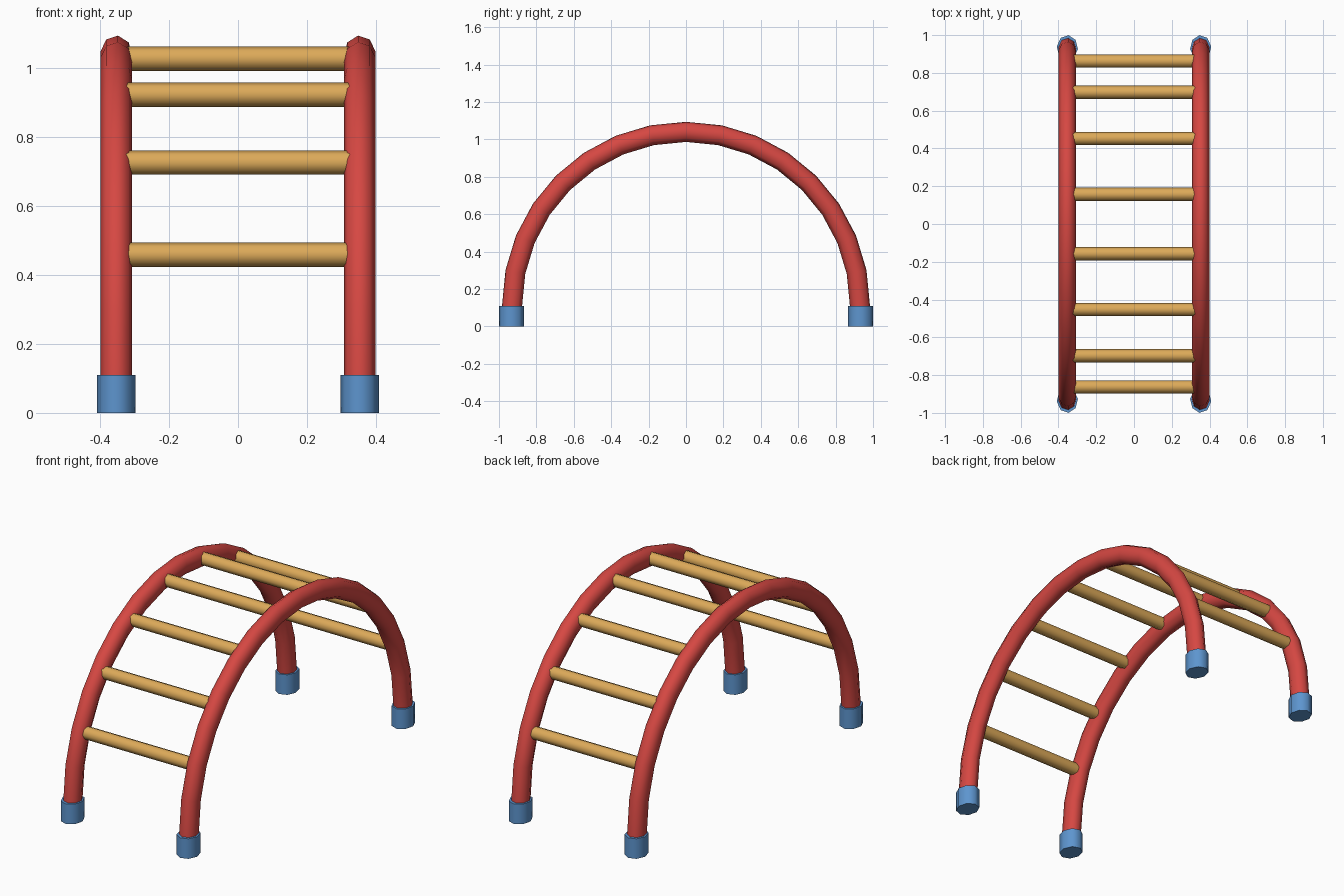
import bpy, bmesh
from math import sin, cos, pi, radians

if "Cube" in bpy.data.objects:
    bpy.data.objects.remove(bpy.data.objects["Cube"])

ARCH_R, ARCH_Z, RAIL_X = 0.93, 0.11, 0.353
SIDES = 8


def material(name, rgb):
    m = bpy.data.materials.new(name)
    m.diffuse_color = (*rgb, 1)
    m.use_nodes = True
    m.node_tree.nodes["Principled BSDF"].inputs["Base Color"].default_value = m.diffuse_color
    return m


red = material("red paint", (0.67, 0.064, 0.055))
wood = material("yellow wood", (0.72, 0.40, 0.10))
blue = material("blue rubber", (0.11, 0.30, 0.62))


def tube(name, rings, mat):
    """Skin a list of equal-sized point rings and cap both ends."""
    bm = bmesh.new()
    loops = [[bm.verts.new(p) for p in ring] for ring in rings]
    n = len(loops[0])
    for a, b in zip(loops, loops[1:]):
        for i in range(n):
            j = (i + 1) % n
            bm.faces.new((a[i], a[j], b[j], b[i]))
    bm.faces.new(loops[0])
    bm.faces.new(loops[-1])
    bmesh.ops.recalc_face_normals(bm, faces=bm.faces)
    mesh = bpy.data.meshes.new(name)
    bm.to_mesh(mesh)
    bm.free()
    mesh.materials.append(mat)
    obj = bpy.data.objects.new(name, mesh)
    bpy.context.collection.objects.link(obj)
    bpy.ops.object.select_all(action='DESELECT')
    obj.select_set(True)
    bpy.context.view_layer.objects.active = obj
    bpy.ops.object.shade_smooth_by_angle(angle=radians(60))
    return obj


def oval(rx, ry, phase=0.0):
    return [(rx * cos(2 * pi * i / SIDES + phase), ry * sin(2 * pi * i / SIDES + phase))
            for i in range(SIDES)]


for side, s in (("left", -1), ("right", 1)):
    # arched side rail: half circle in 16 segments
    rings = []
    for k in range(17):
        a = pi * k / 16
        rings.append([(s * (RAIL_X - u), (ARCH_R + v) * cos(a), ARCH_Z + (ARCH_R + v) * sin(a))
                      for u, v in oval(0.0465, 0.054, -radians(6))])
    tube(side + "_rail", rings, red)

    # rubber feet under each rail end
    for end, e in (("front", -1), ("back", 1)):
        section = oval(0.056, 0.067, -radians(6))
        tube(f"{end}_{side}_foot",
             [[(s * (RAIL_X - u), e * (0.933 + v), z) for u, v in section] for z in (0, 0.11)],
             blue)

# eight rungs spread evenly along the arch
for k in range(8):
    a = radians(22 + k * 136 / 7)
    y, z = ARCH_R * cos(a), ARCH_Z + ARCH_R * sin(a)
    tube(f"rung_{k + 1}",
         [[(x, y + u, z + v) for u, v in oval(0.035, 0.035)] for x in (-0.345, 0.345)],
         wood)
